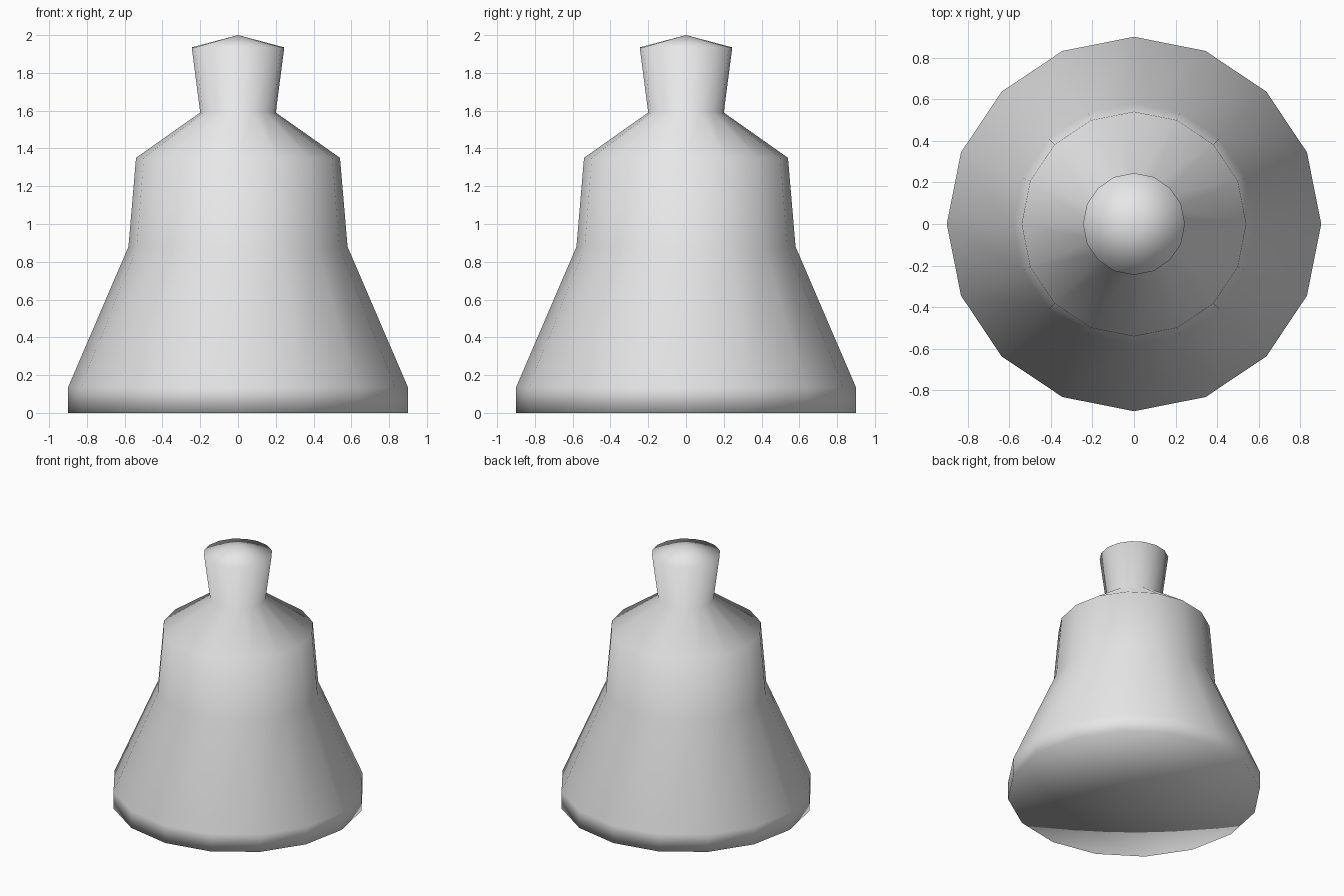
import bpy
import bmesh
from math import tau
from mathutils import Vector

SIDES = 16

cube = bpy.data.objects.get("Cube")
if cube:
    bpy.data.objects.remove(cube, do_unlink=True)

# Plain grey surface
grey = bpy.data.materials.new("light_grey")
grey.use_nodes = True
colour = (0.8, 0.8, 0.8, 1)
grey.diffuse_color = colour
grey.node_tree.nodes["Principled BSDF"].inputs["Base Color"].default_value = colour

# Half outline as (radius, height): base, flared skirt, waist, shoulder, neck, cap
profile = [(0, 0), (0.9, 0), (0.9, 0.135), (0.58, 0.88), (0.54, 1.35),
           (0.2, 1.59), (0.245, 1.935), (0, 2)]


def lathe(name, outline, material):
    """Turn an outline around the z axis into one closed smooth object."""
    bm = bmesh.new()
    verts = [bm.verts.new((r, 0, z)) for r, z in outline]
    edges = [bm.edges.new(pair) for pair in zip(verts, verts[1:])]
    bmesh.ops.spin(bm, geom=verts + edges, cent=Vector(), axis=(0, 0, 1),
                   angle=tau, steps=SIDES)
    bmesh.ops.remove_doubles(bm, verts=bm.verts, dist=0.001)
    bmesh.ops.recalc_face_normals(bm, faces=bm.faces)
    for face in bm.faces:
        face.smooth = True
    mesh = bpy.data.meshes.new(name)
    bm.to_mesh(mesh)
    bm.free()
    mesh.materials.append(material)
    obj = bpy.data.objects.new(name, mesh)
    bpy.context.collection.objects.link(obj)
    return obj


# Bell-shaped body with its neck and pointed cap
lathe("bell_body", profile, grey)
